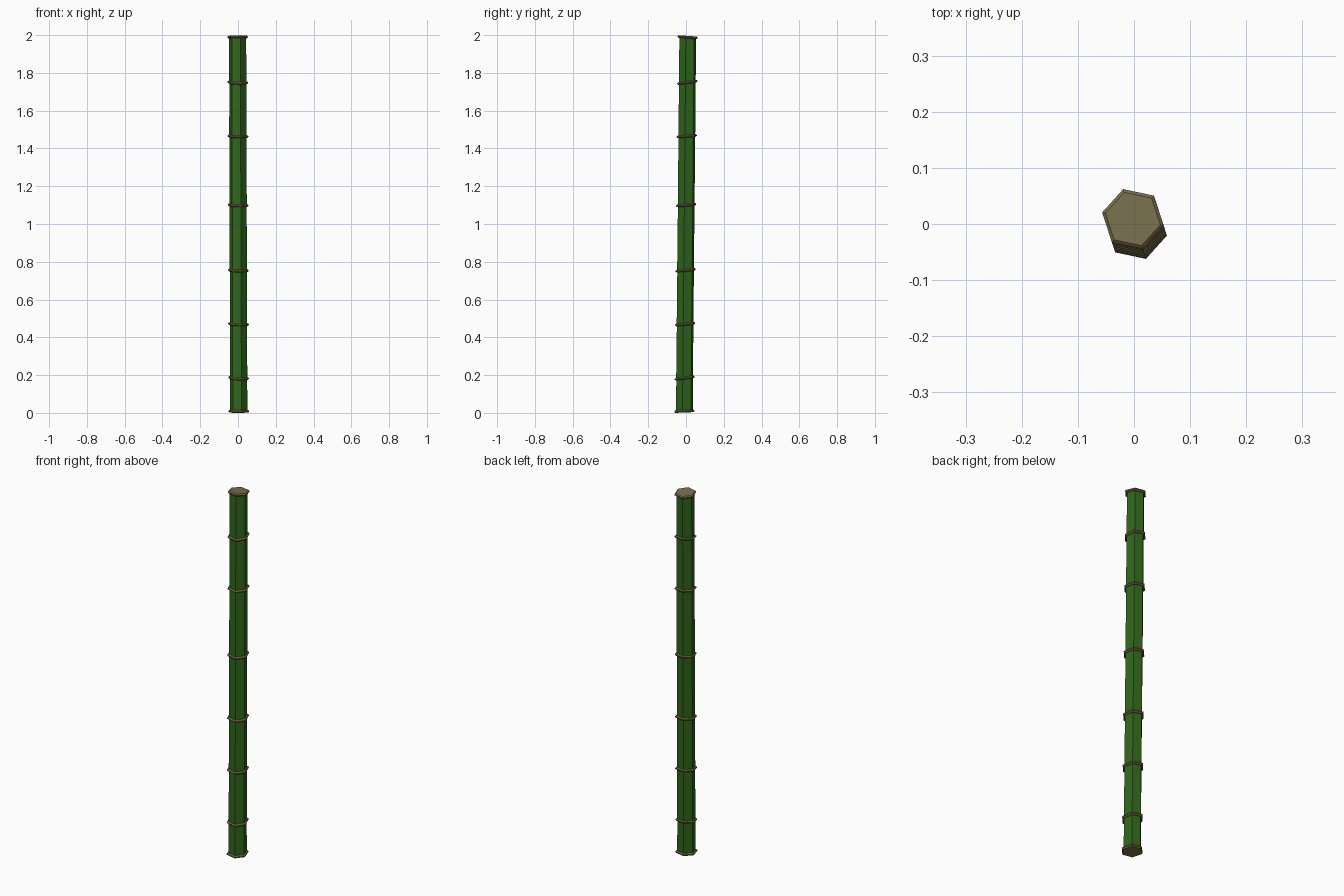
import bpy, bmesh, math
from mathutils import Vector

if "Cube" in bpy.data.objects:
    bpy.data.objects.remove(bpy.data.objects["Cube"])

SIDES = 6
TURN = math.radians(48)


def material(name, rgb):
    m = bpy.data.materials.new(name)
    m.diffuse_color = (*rgb, 1)
    m.use_nodes = True
    m.node_tree.nodes["Principled BSDF"].inputs["Base Color"].default_value = m.diffuse_color
    return m


GREEN = material("bamboo_green", (0.03, 0.13, 0.012))
BROWN = material("node_brown", (0.19, 0.16, 0.075))


def axis(z):
    # the pole leans slightly from base to tip
    t = z / 2
    return Vector((0.004 - 0.006 * t, -0.009 + 0.018 * t, z))


def loft(name, sections, mat):
    # sections: (z, radius, slope_x, slope_y); stacked tilted hexagons, capped
    bm = bmesh.new()
    rings = []
    for z, r, sx, sy in sections:
        ring = []
        for i in range(SIDES):
            a = TURN + math.tau * i / SIDES
            x, y = r * math.cos(a), r * math.sin(a)
            ring.append(bm.verts.new(axis(z) + Vector((x, y, sx * x + sy * y))))
        rings.append(ring)
    for lo, hi in zip(rings, rings[1:]):
        for i in range(SIDES):
            j = (i + 1) % SIDES
            bm.faces.new((lo[i], lo[j], hi[j], hi[i]))
    bm.faces.new(rings[0][::-1])
    bm.faces.new(rings[-1])
    me = bpy.data.meshes.new(name)
    bm.to_mesh(me)
    bm.free()
    me.materials.append(mat)
    ob = bpy.data.objects.new(name, me)
    bpy.context.collection.objects.link(ob)


# node height, tilt along x, tilt along y
NODES = [(0.009, 0, 0.04), (0.185, -0.03, 0.13), (0.47, -0.03, 0.09),
         (0.755, -0.02, 0.09), (1.10, -0.02, 0.08), (1.465, -0.02, 0.08),
         (1.75, -0.02, 0.13), (1.989, 0.0, -0.07)]

# green stem segments between nodes
for k, ((z0, ax, ay), (z1, bx, by)) in enumerate(zip(NODES, NODES[1:])):
    loft(f"stem_segment_{k + 1}", [(z0, 0.047, ax, ay), (z1, 0.046, bx, by)], GREEN)

# brown node rings with bevelled edges, the end ones closing the pole
for k, (z, sx, sy) in enumerate(NODES):
    loft(f"node_ring_{k + 1}",
         [(z - 0.007, 0.050, sx, sy), (z - 0.002, 0.056, sx, sy),
          (z + 0.002, 0.056, sx, sy), (z + 0.007, 0.050, sx, sy)], BROWN)
